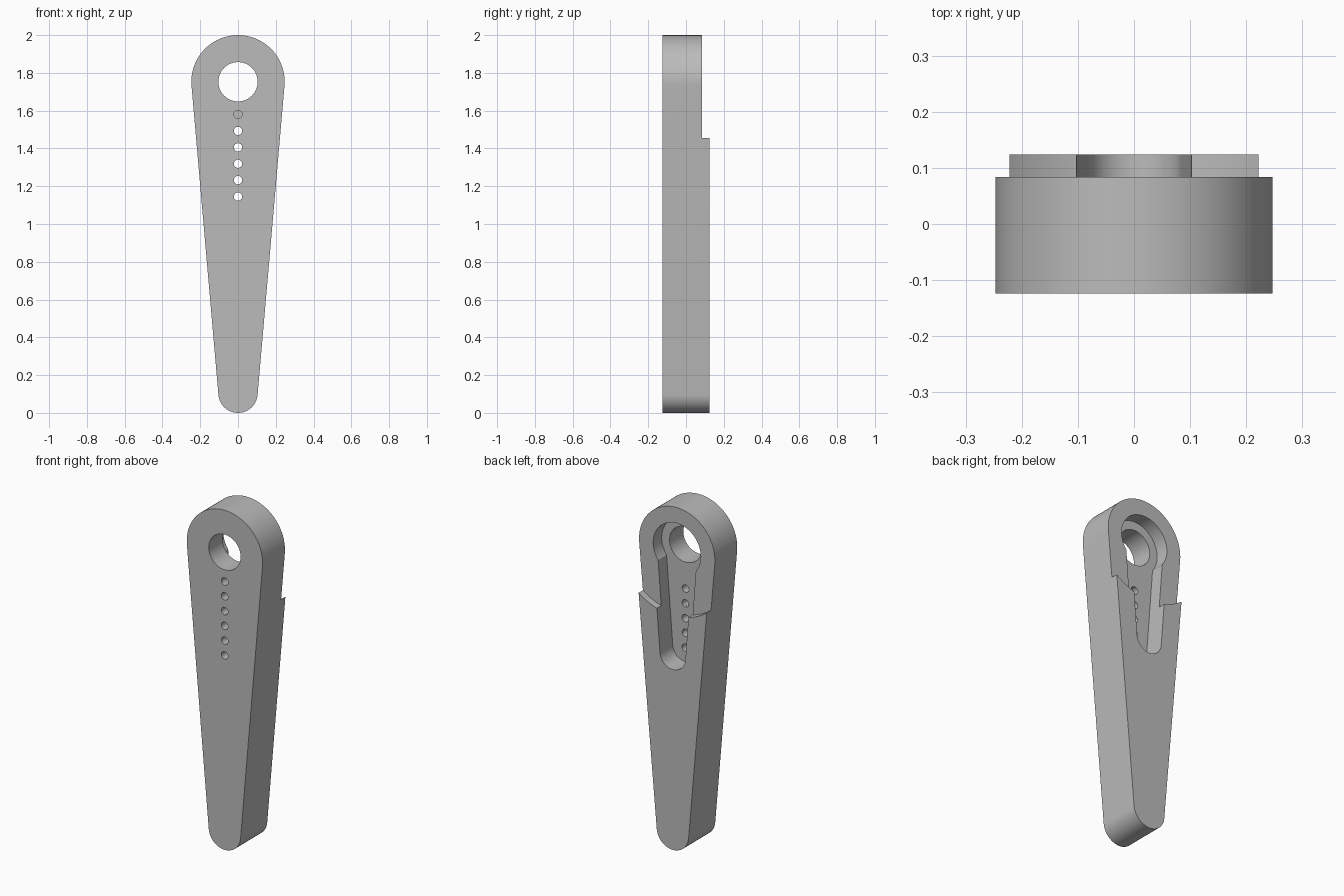
import bpy, bmesh, math
from mathutils import Vector

if "Cube" in bpy.data.objects:
    bpy.data.objects.remove(bpy.data.objects["Cube"], do_unlink=True)

HEAD_Z, HEAD_R = 1.753, 0.247      # large rounded end
TIP_Z, TIP_R = 0.104, 0.104        # small rounded end
FRONT, BACK, STEP, FLOOR = -0.124, 0.124, 0.084, 0.005

grey = bpy.data.materials.new("plain grey")
grey.use_nodes = True
GREY = (0.5, 0.5, 0.5, 1)
grey.diffuse_color = GREY
grey.node_tree.nodes["Principled BSDF"].inputs["Base Color"].default_value = GREY


def arc(z, r, a0, a1, n):
    """Points on an arc in the XZ plane, centred on x = 0."""
    return [(r * math.cos(a0 + (a1 - a0) * i / n), z + r * math.sin(a0 + (a1 - a0) * i / n))
            for i in range(n + 1)]


def circle(z, r, n):
    return arc(z, r, 0, math.tau, n)[:-1]


def prism(name, outline, y0, y1):
    """Extrude an XZ outline from y0 to y1."""
    bm = bmesh.new()
    face = bm.faces.new([bm.verts.new((x, y0, z)) for x, z in outline])
    ext = bmesh.ops.extrude_face_region(bm, geom=[face])
    verts = [g for g in ext["geom"] if isinstance(g, bmesh.types.BMVert)]
    bmesh.ops.translate(bm, verts=verts, vec=Vector((0, y1 - y0, 0)))
    bmesh.ops.recalc_face_normals(bm, faces=bm.faces)
    mesh = bpy.data.meshes.new(name)
    bm.to_mesh(mesh)
    bm.free()
    mesh.materials.append(grey)
    obj = bpy.data.objects.new(name, mesh)
    bpy.context.collection.objects.link(obj)
    return obj


# Tapered arm with two rounded ends joined by tangents
t = math.asin((HEAD_R - TIP_R) / (HEAD_Z - TIP_Z))
arm = prism("lever_arm",
            arc(HEAD_Z, HEAD_R, -t, math.pi + t, 64) + arc(TIP_Z, TIP_R, math.pi + t, math.tau - t, 40),
            FRONT, BACK)

# Curved step that thins the back of the head
cutters = [prism("step_cutter", circle(HEAD_Z, 0.372, 128), STEP, 0.4)]

# Keyhole recess: round pocket running into a tapered slot
SLOT_Z, SLOT_R, POCKET_R = 1.145, 0.083, 0.155
neck = math.acos(0.123 / POCKET_R)
cutters.append(prism("recess_cutter",
                     arc(HEAD_Z, POCKET_R, -neck, math.pi + neck, 64)
                     + arc(SLOT_Z, SLOT_R, math.pi + t, math.tau - t, 32),
                     FLOOR, 0.4))

# Main bore and the row of small through holes
cutters.append(prism("bore_cutter", circle(HEAD_Z, 0.104, 64), -0.4, 0.4))
for i in range(6):
    cutters.append(prism("pin_hole_cutter", circle(1.145 + 0.087 * i, 0.022, 24), -0.4, 0.4))

# Cut everything, then drop the cutters
bpy.ops.object.select_all(action='DESELECT')
bpy.context.view_layer.objects.active = arm
arm.select_set(True)
for c in cutters:
    c.hide_render = True
    mod = arm.modifiers.new(c.name, 'BOOLEAN')
    mod.operation, mod.solver, mod.object = 'DIFFERENCE', 'EXACT', c
    bpy.ops.object.modifier_apply(modifier=mod.name)
    bpy.data.objects.remove(c, do_unlink=True)

bpy.ops.object.shade_smooth_by_angle(angle=math.radians(30))
